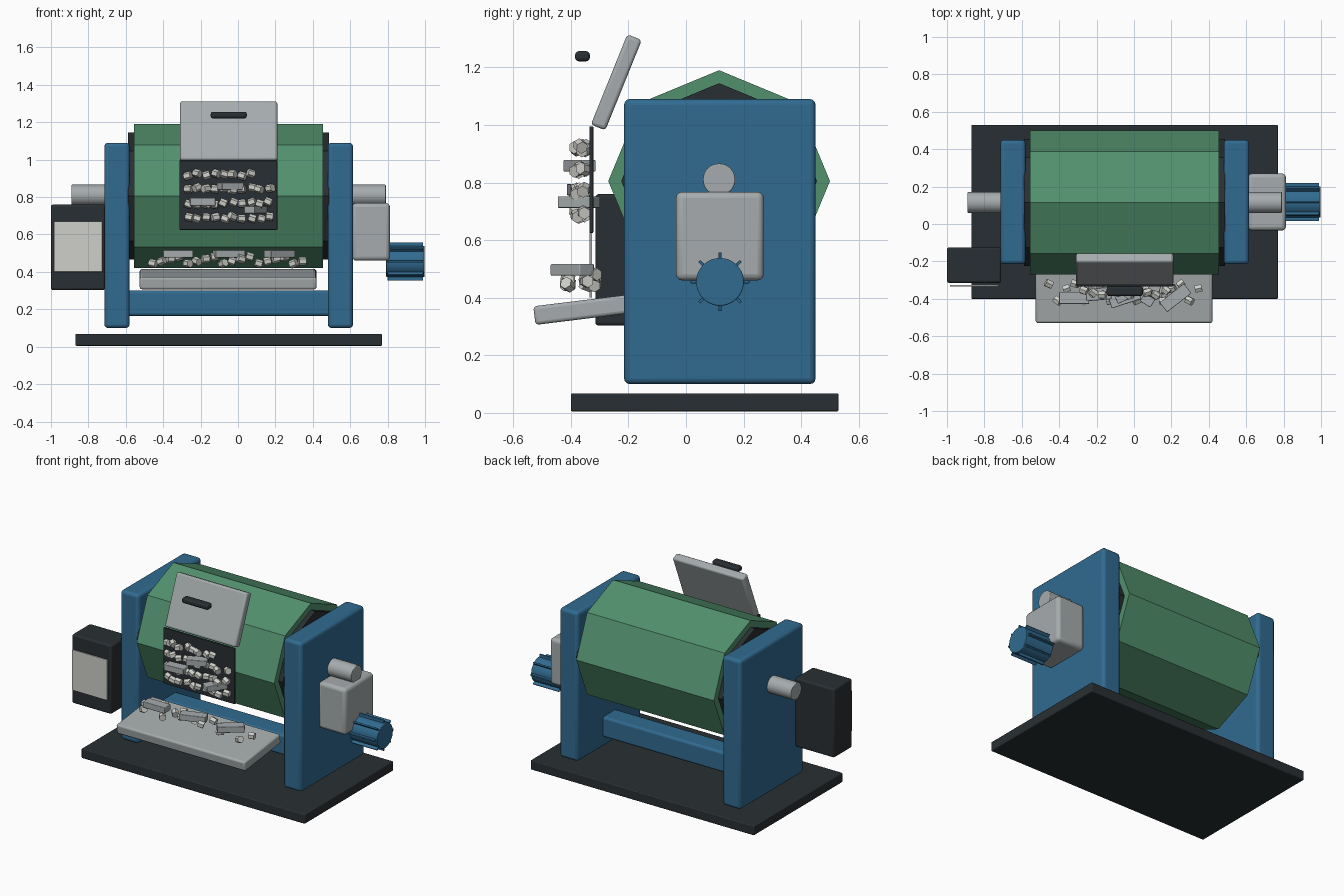
import bpy, bmesh, random
from math import radians, pi, cos, sin
from mathutils import Vector

if "Cube" in bpy.data.objects:
    bpy.data.objects.remove(bpy.data.objects["Cube"])

random.seed(4)


def mat(name, r, g, b):
    m = bpy.data.materials.new(name)
    m.diffuse_color = (r, g, b, 1)
    m.use_nodes = True
    m.node_tree.nodes["Principled BSDF"].inputs["Base Color"].default_value = m.diffuse_color
    return m


BLUE = mat("blue_paint", 0.03, 0.145, 0.28)
GREEN = mat("green_paint", 0.085, 0.28, 0.155)
DARK = mat("dark_rubber", 0.022, 0.028, 0.033)
STEEL = mat("steel", 0.38, 0.41, 0.42)
PALE = mat("pale_ceramic", 0.62, 0.62, 0.59)


def finish(bm, name, material, loc, rot, bevel, smooth=True):
    me = bpy.data.meshes.new(name)
    bm.to_mesh(me)
    bm.free()
    ob = bpy.data.objects.new(name, me)
    bpy.context.collection.objects.link(ob)
    ob.location, ob.rotation_euler = loc, rot
    me.materials.append(material)
    if bevel:
        mod = ob.modifiers.new("soft_edges", 'BEVEL')
        mod.width, mod.segments, mod.limit_method = bevel, 3, 'ANGLE'
    if smooth:
        bpy.context.view_layer.objects.active = ob
        bpy.ops.object.select_all(action='DESELECT')
        ob.select_set(True)
        bpy.ops.object.shade_smooth_by_angle(angle=radians(35))
    return ob


def box(name, loc, size, material, bevel=0.01, rot=(0, 0, 0)):
    bm = bmesh.new()
    bmesh.ops.create_cube(bm, size=1)
    bmesh.ops.scale(bm, vec=Vector(size), verts=bm.verts)
    return finish(bm, name, material, loc, rot, bevel)


def span(name, x, y, z, material, bevel=0.01):
    """Box given by its (min, max) on each axis."""
    c = [(a + b) / 2 for a, b in (x, y, z)]
    return box(name, c, [b - a for a, b in (x, y, z)], material, bevel)


def prism(name, loc, r, length, sides, material, rot=(0, pi / 2, 0), bevel=0):
    bm = bmesh.new()
    bmesh.ops.create_cone(bm, cap_ends=True, segments=sides, radius1=r, radius2=r, depth=length)
    # put a corner on the local x axis, so it points up when laid along world x
    a = min(abs(v.co.y) for v in bm.verts)
    if a > 1e-4:
        from mathutils import Matrix
        bmesh.ops.rotate(bm, verts=bm.verts, matrix=Matrix.Rotation(pi / sides, 3, 'Z'))
    return finish(bm, name, material, loc, rot, bevel, sides > 12)


YC, ZC = 0.115, 0.805    # drum axis

# Frame
span("base_plate", (-0.87, 0.77), (-0.40, 0.53), (0.005, 0.068), DARK, 0.006)
for side, x in (("left", -0.6475), ("right", 0.5475)):
    span(side + "_side_plate", (x - 0.0675, x + 0.0675), (-0.215, 0.45), (0.10, 1.09), BLUE, 0.02)
span("cross_bar", (-0.60, 0.50), (0.045, 0.185), (0.165, 0.30), BLUE, 0.015)

# Drum, end liners and shaft
prism("drum_shell", (-0.05, YC, ZC), 0.385, 1.01, 8, GREEN)
prism("drum_liner", (-0.05, YC, ZC), 0.34, 1.075, 8, DARK)
prism("drum_shaft", (-0.05, YC, ZC + 0.005), 0.056, 1.68, 32, STEEL, bevel=0.004)

# Gearbox and finned motor
span("gearbox", (0.61, 0.813), (-0.035, 0.27), (0.46, 0.768), STEEL, 0.022)
MZ = 0.455
prism("motor_body", (0.895, 0.118, MZ), 0.083, 0.205, 32, BLUE, bevel=0.004)
for i in range(8):
    a = i * pi / 4
    box("motor_fin_%d" % i, (0.895, 0.118 + 0.09 * sin(a), MZ + 0.09 * cos(a)),
        (0.19, 0.01, 0.024), BLUE, 0.002, (-a, 0, 0))

# Control box
span("control_box", (-1.0, -0.71), (-0.315, -0.125), (0.303, 0.76), DARK, 0.012)
span("control_label", (-0.985, -0.725), (-0.335, -0.326), (0.40, 0.67), PALE, 0.002)

# Loading hatch, open lid and handle
span("hatch_opening", (-0.313, 0.21), (-0.335, -0.322), (0.625, 0.995), DARK, 0.003)
box("hatch_lid", (-0.05, -0.242, 1.148), (0.52, 0.054, 0.338), STEEL, 0.012, (radians(-22), 0, 0))
span("lid_handle", (-0.146, 0.047), (-0.385, -0.334), (1.221, 1.256), DARK, 0.012)

# Discharge tray
box("discharge_tray", (-0.053, -0.338, 0.361), (0.945, 0.38, 0.065), STEEL, 0.012, (radians(7), 0, 0))


# Ceramic media in the hatch and on the tray
def media(name, x, y, z):
    rot = (random.uniform(-.5, .5), pi / 2 + random.uniform(-.4, .4), random.uniform(-.6, .6))
    prism(name, (x, y, z), 0.022, 0.038, 6, PALE, rot)


for row, (z, n) in enumerate(((0.92, 8), (0.845, 10), (0.768, 10), (0.69, 10))):
    for i in range(n):
        media("hatch_media_%d_%d" % (row, i), -0.265 + 0.048 * i + random.uniform(-.006, .006),
              -0.355 - 0.012 * (i % 3), z + random.uniform(-.008, .008))
for i in range(18):
    media("tray_media_%d" % i, -0.455 + 0.047 * i, (-0.32, -0.41, -0.345)[i % 3],
          0.445 + 0.012 * (i % 4))

# Metal workpieces among the media
for i, (x, y, z, l, ang) in enumerate((
        (-0.04, -0.37, 0.858, 0.13, 25), (-0.19, -0.375, 0.775, 0.135, 5),
        (0.095, -0.372, 0.732, 0.135, 58), (-0.32, -0.395, 0.497, 0.16, 0),
        (-0.05, -0.395, 0.497, 0.165, 18), (0.222, -0.395, 0.497, 0.165, 38))):
    box("workpiece_%d" % i, (x, y, z), (l, 0.065, 0.04), STEEL, 0.004, (0, 0, radians(ang)))
